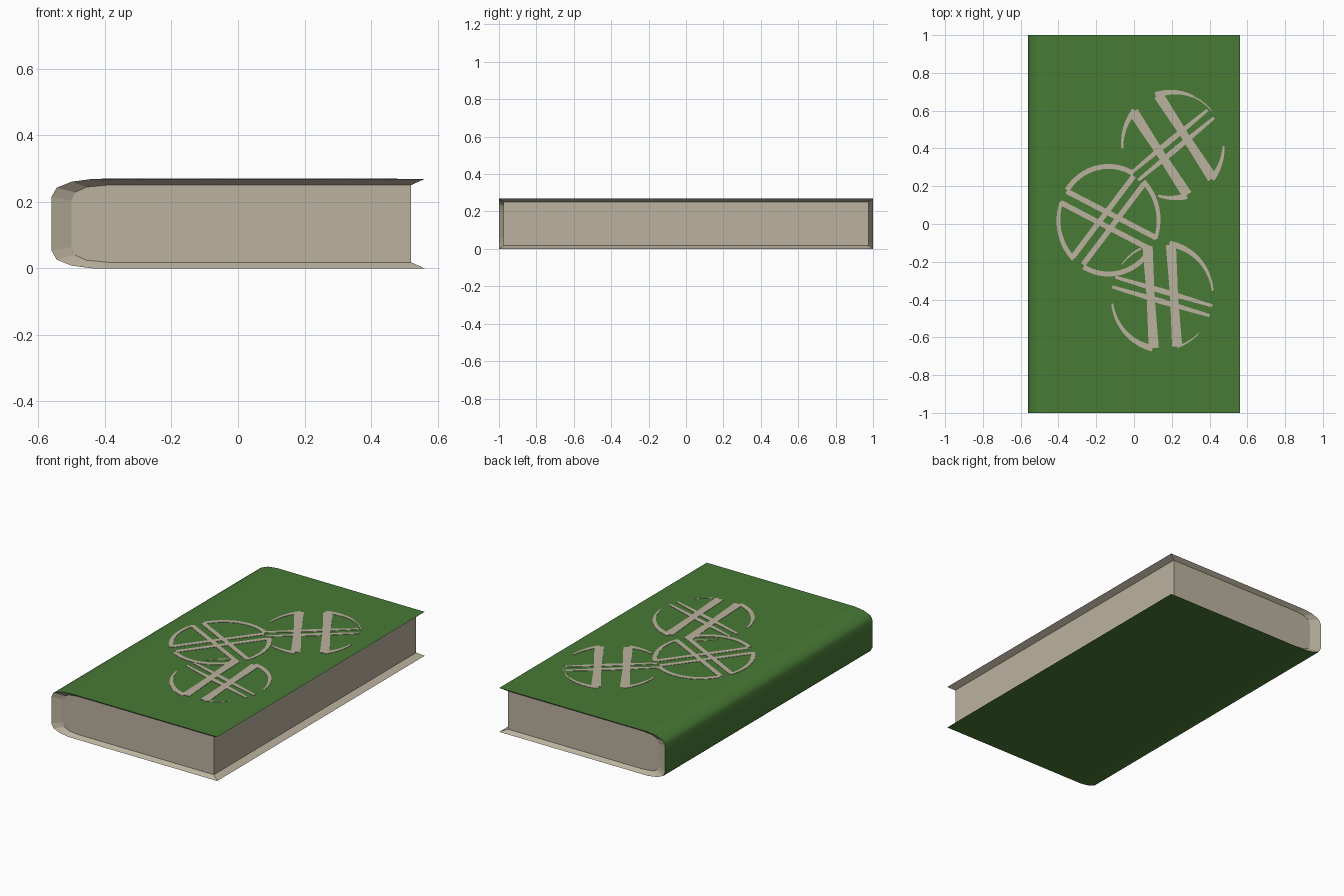
import bpy, bmesh, math
from mathutils import Vector

if "Cube" in bpy.data.objects:
    bpy.data.objects.remove(bpy.data.objects["Cube"])

TOP = 0.268


def material(name, colour):
    m = bpy.data.materials.new(name)
    m.diffuse_color = (*colour, 1)
    m.use_nodes = True
    m.node_tree.nodes["Principled BSDF"].inputs["Base Color"].default_value = m.diffuse_color
    return m


green = material("cover green", (0.065, 0.195, 0.037))
beige = material("page beige", (0.50, 0.45, 0.345))


def add_object(name, bm, mats):
    mesh = bpy.data.meshes.new(name)
    bm.to_mesh(mesh)
    bm.free()
    for m in mats:
        mesh.materials.append(m)
    ob = bpy.data.objects.new(name, mesh)
    bpy.context.collection.objects.link(ob)
    return ob


def mirrored(half):
    """Complete a top half profile with its mirror below mid height."""
    return half + [(x, TOP - z) for x, z in reversed(half)]


# Book: outer cover shell whose rim slopes in to the page block
outer = mirrored([(0.56, TOP), (-0.44, TOP), (-0.50, 0.26), (-0.545, 0.242), (-0.56, 0.215)])
inner = mirrored([(0.52, 0.25), (-0.39, 0.25), (-0.455, 0.244), (-0.49, 0.228), (-0.50, 0.203)])
bm = bmesh.new()
o0, o1 = [[bm.verts.new((x, y, z)) for x, z in outer] for y in (-1, 1)]
i0, i1 = [[bm.verts.new((x, y, z)) for x, z in inner] for y in (-0.975, 0.975)]
for k in range(len(outer) - 1):
    f = bm.faces.new((o0[k], o0[k + 1], o1[k + 1], o1[k]))          # cover
    f.material_index = 0
    f.smooth = 0 < k < len(outer) - 2
    for o, i in ((o0, i0), (o1, i1)):                               # head and tail rims
        bm.faces.new((o[k], o[k + 1], i[k + 1], i[k])).material_index = 1
for k in (0, -1):                                                   # fore-edge rims
    bm.faces.new((o0[k], o1[k], i1[k], i0[k])).material_index = 1
for loop in ((i0[0], i1[0], i1[-1], i0[-1]), i0, i1):               # page block faces
    bm.faces.new(loop).material_index = 1
bmesh.ops.recalc_face_normals(bm, faces=bm.faces)
for e in bm.edges:
    e.smooth = len({f.material_index for f in e.link_faces}) == 1
add_object("book", bm, [green, beige])

# Cover ornament: three spoked roundels made of thin inlaid strips
bm = bmesh.new()


def strip(points, w0, w1):
    n = len(points) - 1
    rows = []
    for k, p in enumerate(points):
        d = (points[min(k + 1, n)] - points[max(k - 1, 0)]).normalized()
        side = Vector((-d.y, d.x)) * (w0 + (w1 - w0) * k / n) / 2
        rows.append([bm.verts.new((*q, TOP + 0.002)) for q in (p - side, p + side)])
    for a, b in zip(rows, rows[1:]):
        bm.faces.new((a[0], b[0], b[1], a[1]))


def polar(deg, rx, ry=None):
    a = math.radians(deg)
    return Vector((rx * math.cos(a), (ry or rx) * math.sin(a)))


def roundel(centre, radii, bars, arcs):
    c = Vector(centre)
    for angle, gap, half, w_mid, w_end in bars:      # parallel pairs of spokes
        for s in (-1, 1):
            m = c + polar(angle + 90, gap * s)
            for t in (angle, angle + 180):
                strip([m, m + polar(t, half)], w_mid, w_end)
    for a0, a1, w0, w1 in arcs:                      # rim arcs, tapering
        strip([c + polar(a0 + (a1 - a0) * k / 16, *radii) for k in range(17)], w0, w1)


roundel((-0.135, 0.02), (0.265, 0.285),
        [(-27.5, 0.034, 0.268, 0.028, 0.028), (53, 0.034, 0.268, 0.028, 0.028)],
        [(-20, 46, 0.018, 0.026), (60, 146, 0.026, 0.026),
         (160, 226, 0.018, 0.026), (240, 326, 0.026, 0.026)])
roundel((0.206, 0.418), (0.268, 0.28),
        [(-57, 0.08, 0.262, 0.042, 0.054), (39.5, 0.027, 0.26, 0.03, 0.016)],
        [(139, 184, 0.03, 0.01), (110, 66, 0.034, 0.012), (66, 40, 0.008, 0.005),
         (-40, -1, 0.032, 0.01), (-74, -107, 0.034, 0.012)])
roundel((0.15, -0.383), (0.268, 0.28),
        [(-86.5, 0.062, 0.27, 0.042, 0.054), (-16.5, 0.027, 0.268, 0.03, 0.016)],
        [(259, 188, 0.034, 0.01), (82, 6, 0.034, 0.01),
         (-73, -43, 0.012, 0.004), (115, 143, 0.012, 0.005)])
ornament = add_object("cover_ornament", bm, [beige])
thick = ornament.modifiers.new("thickness", 'SOLIDIFY')
thick.thickness = 0.003
thick.offset = -1
